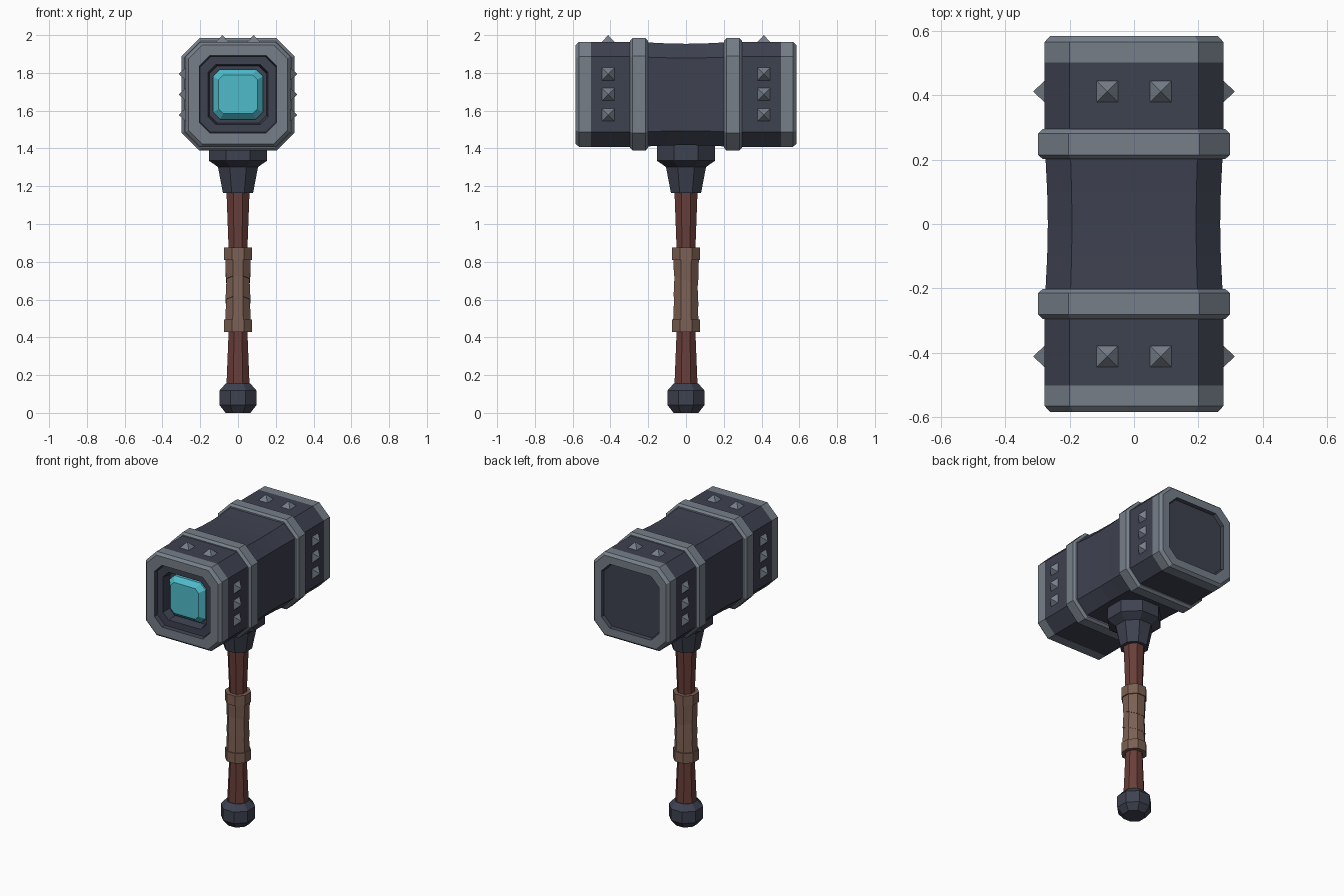
import bpy, bmesh, math
from mathutils import Matrix, Vector

if "Cube" in bpy.data.objects:
    bpy.data.objects.remove(bpy.data.objects["Cube"])


def material(name, rgb):
    m = bpy.data.materials.new(name)
    m.use_nodes = True
    m.diffuse_color = (*rgb, 1)
    m.node_tree.nodes["Principled BSDF"].inputs["Base Color"].default_value = (*rgb, 1)
    return m


DARK = material("dark iron", (0.048, 0.054, 0.08))
STEEL = material("light steel", (0.18, 0.21, 0.25))
WOOD = material("red wood", (0.14, 0.048, 0.04))
LEATHER = material("brown leather", (0.2, 0.115, 0.085))
GEM = material("turquoise gem", (0.08, 0.5, 0.6))

HEAD_Z = 1.686
REGULAR = 2 - math.sqrt(2)   # chamfer ratio of a regular octagon


def octagon(r, c):
    k = r - c
    return [(r, -k), (r, k), (k, r), (-k, r), (-r, k), (-r, -k), (-k, -r), (k, -r)]


def finish(name, bm, mats):
    bmesh.ops.recalc_face_normals(bm, faces=bm.faces)
    mesh = bpy.data.meshes.new(name)
    bm.to_mesh(mesh)
    bm.free()
    for m in mats:
        mesh.materials.append(m)
    ob = bpy.data.objects.new(name, mesh)
    bpy.context.collection.objects.link(ob)
    return ob


def loft(name, rings, mats, place, rule=None):
    """Join octagon rings (position, half width, chamfer) along an axis."""
    bm = bmesh.new()
    loops = [[bm.verts.new(place(u, v, t)) for u, v in octagon(r, c)] for t, r, c in rings]
    for i, (a, b) in enumerate(zip(loops, loops[1:])):
        for j in range(8):
            k = (j + 1) % 8
            f = bm.faces.new((a[j], a[k], b[k], b[j]))
            f.material_index = rule(i) if rule else 0
    bm.faces.new(loops[0])
    bm.faces.new(loops[-1])
    return finish(name, bm, mats)


def along_y(u, v, t):
    return (u, t, HEAD_Z + v)


def along_z(u, v, t):
    return (u, v, t)


def turned(name, profile, mat):
    return loft(name, [(z, r, r * REGULAR) for z, r in profile], [mat], along_z)


# Hammer head: gem socket, front rim, waisted body, back rim, shallow back panel
head = [
    (-0.50, 0.150, 0.040), (-0.56, 0.158, 0.040), (-0.56, 0.200, 0.055),
    (-0.584, 0.205, 0.055), (-0.584, 0.262, 0.072), (-0.566, 0.278, 0.078),
    (-0.503, 0.278, 0.078), (-0.25, 0.278, 0.078), (-0.20, 0.275, 0.078),
    (-0.10, 0.270, 0.076), (0, 0.268, 0.075), (0.10, 0.270, 0.076),
    (0.20, 0.275, 0.078), (0.25, 0.278, 0.078), (0.503, 0.278, 0.078),
    (0.566, 0.278, 0.078), (0.584, 0.262, 0.072), (0.584, 0.212, 0.060),
    (0.565, 0.205, 0.058),
]
steel_steps = {3, 4, 5, 14, 15, 16}
loft("hammer_head", head, [DARK, STEEL], along_y, lambda i: int(i in steel_steps))

# Gem set in the front socket
loft("gem", [(-0.49, 0.132, 0.036), (-0.53, 0.132, 0.036), (-0.56, 0.102, 0.024)],
     [GEM], along_y)

# Steel bands round the head
for side, word in ((-1, "front"), (1, "back")):
    band = [(0.202, 0.265, 0.08), (0.202, 0.284, 0.088), (0.215, 0.298, 0.094),
            (0.282, 0.298, 0.094), (0.296, 0.284, 0.088), (0.296, 0.265, 0.08)]
    loft(word + "_band", [(side * t, r, c) for t, r, c in band], [STEEL], along_y)

# Pyramid studs on the top and both sides
bm = bmesh.new()
spots = []
for y in (-0.412, 0.412):
    spots += [(Vector((x, y, HEAD_Z + 0.275)), Matrix()) for x in (-0.083, 0.083)]
    for s in (-1, 1):
        turn = Matrix.Rotation(s * math.pi / 2, 4, "Y")
        spots += [(Vector((s * 0.275, y, HEAD_Z + dz)), turn) for dz in (-0.108, 0, 0.108)]
for pos, turn in spots:
    m = (Matrix.Translation(pos) @ turn @ Matrix.Translation((0, 0, 0.0195))
         @ Matrix.Rotation(math.pi / 4, 4, "Z"))
    bmesh.ops.create_cone(bm, cap_ends=True, segments=4, radius1=0.036 * math.sqrt(2),
                          radius2=0, depth=0.039, matrix=m)
finish("studs", bm, [STEEL])

# Collar, handle and pommel
turned("collar", [(1.165, 0.08), (1.302, 0.106), (1.335, 0.154), (1.45, 0.154)], DARK)
turned("handle", [(0.10, 0.063), (0.40, 0.051), (0.65, 0.049), (0.90, 0.051),
                  (1.20, 0.062)], WOOD)
turned("pommel", [(0, 0.066), (0.042, 0.098), (0.118, 0.098), (0.155, 0.066)], DARK)

# Leather grip: two end cuffs and slanted overlapping wraps
for word, z in (("lower", 0.428), ("upper", 0.81)):
    turned(word + "_cuff", [(z, 0.074), (z + 0.066, 0.074)], LEATHER)


def slanted(u, v, t):
    return (u, v, t - 0.4 * v)


for i, (low, top, r0, r1) in enumerate(((0.46, 0.61, 0.068, 0.062),
                                        (0.59, 0.72, 0.066, 0.060),
                                        (0.70, 0.84, 0.064, 0.068))):
    loft("wrap_%d" % (i + 1), [(low, r0, r0 * REGULAR), (top, r1, r1 * REGULAR)],
         [LEATHER], slanted)
